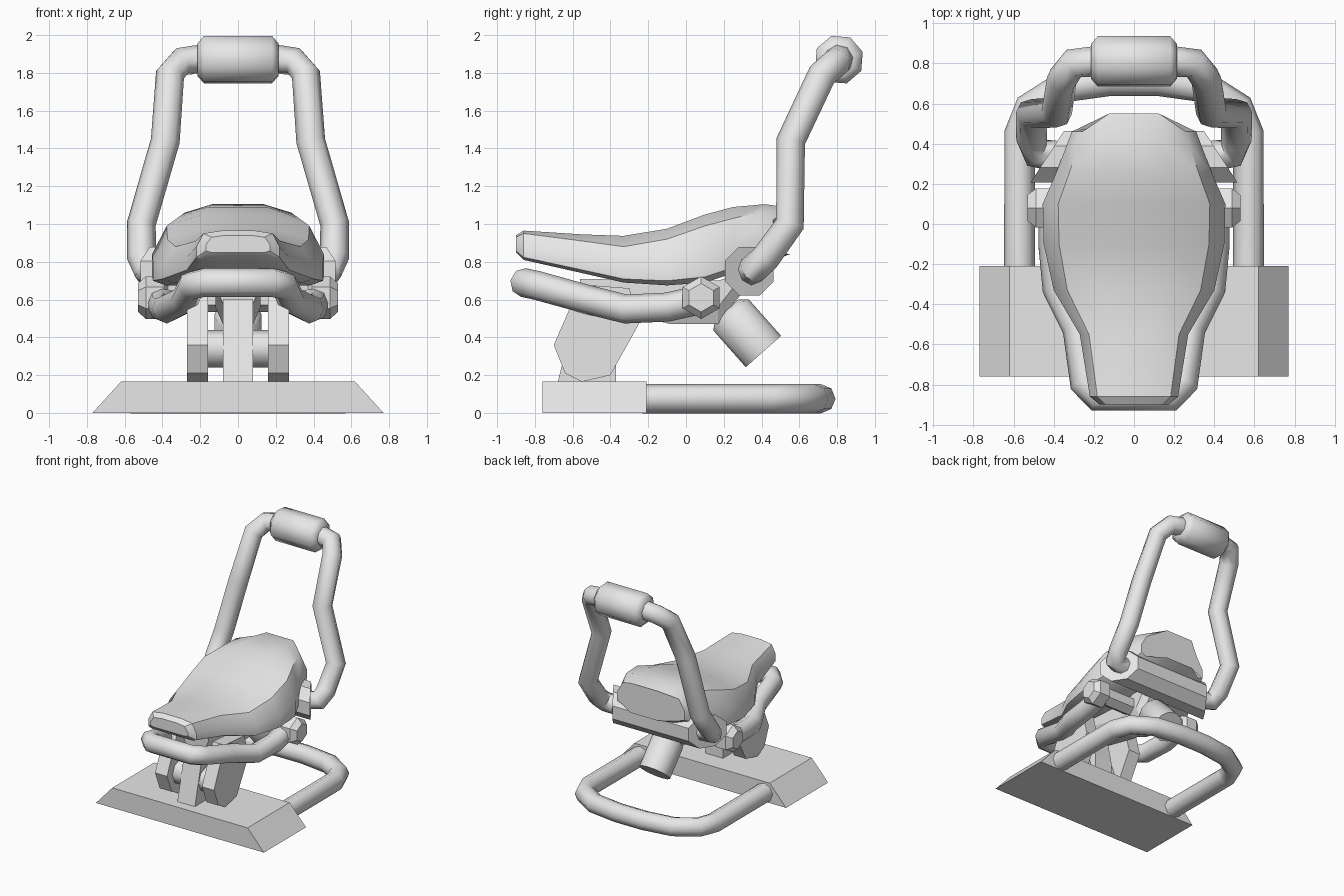
import bpy
import bmesh
from math import cos, sin, pi, radians
from mathutils import Vector

if "Cube" in bpy.data.objects:
    bpy.data.objects.remove(bpy.data.objects["Cube"], do_unlink=True)

grey = bpy.data.materials.new("plain_grey")
grey.use_nodes = True
grey.diffuse_color = (0.8, 0.8, 0.8, 1)
grey.node_tree.nodes["Principled BSDF"].inputs["Base Color"].default_value = (0.8, 0.8, 0.8, 1)


def finish(name, mesh, smooth=None):
    """Link a mesh as a grey object, optionally smoothed by angle."""
    ob = bpy.data.objects.new(name, mesh)
    bpy.context.collection.objects.link(ob)
    mesh.materials.clear()
    mesh.materials.append(grey)
    if smooth:
        bpy.ops.object.select_all(action='DESELECT')
        ob.select_set(True)
        bpy.context.view_layer.objects.active = ob
        bpy.ops.object.shade_smooth_by_angle(angle=radians(smooth))
    return ob


def loft(name, rings, smooth=None):
    """Skin a list of equal-sized closed rings and cap both ends."""
    bm = bmesh.new()
    vs = [[bm.verts.new(p) for p in ring] for ring in rings]
    n = len(vs[0])
    for a, b in zip(vs, vs[1:]):
        for i in range(n):
            j = (i + 1) % n
            bm.faces.new((a[i], a[j], b[j], b[i]))
    bm.faces.new(vs[0])
    bm.faces.new(vs[-1])
    bmesh.ops.recalc_face_normals(bm, faces=bm.faces)
    mesh = bpy.data.meshes.new(name)
    bm.to_mesh(mesh)
    bm.free()
    return finish(name, mesh, smooth)


def side_prism(name, profile, x0, x1):
    """Extrude a (y, z) outline along x."""
    return loft(name, [[(x, y, z) for y, z in profile] for x in (x0, x1)])


def turned(name, start, end, steps, sides=8, turn=0.0, smooth=50):
    """Turned part between two points; steps are (fraction, radius)."""
    start, end = Vector(start), Vector(end)
    axis = end - start
    u = Vector((1, 0, 0)) if abs(axis.normalized().x) < 0.9 else Vector((0, 1, 0))
    v = axis.normalized().cross(u)
    rings = []
    for t, r in steps:
        angles = [2 * pi * i / sides + turn for i in range(sides)]
        rings.append([start + axis * t + (u * cos(a) + v * sin(a)) * r for a in angles])
    return loft(name, rings, smooth)


def tube(name, half, radius=0.077):
    """Round tube through the half path and its mirror image."""
    path = half + [(-x, y, z) for x, y, z in reversed(half)]
    cu = bpy.data.curves.new(name, 'CURVE')
    cu.dimensions = '3D'
    cu.bevel_depth = radius
    cu.bevel_resolution = 2
    cu.use_fill_caps = True
    sp = cu.splines.new('POLY')
    sp.points.add(len(path) - 1)
    for pt, co in zip(sp.points, path):
        pt.co = (*co, 1)
    tmp = bpy.data.objects.new(name + "_path", cu)
    bpy.context.collection.objects.link(tmp)
    deps = bpy.context.evaluated_depsgraph_get()
    mesh = bpy.data.meshes.new_from_object(tmp.evaluated_get(deps))
    bpy.data.objects.remove(tmp, do_unlink=True)
    return finish(name, mesh, 50)


# Floor base and rear floor loop
loft("base", [[(-0.77, y, 0), (0.77, y, 0), (0.62, y, 0.165), (-0.62, y, 0.165)]
              for y in (-0.76, -0.21)])
tube("floor_loop", [(0.57, -0.23, 0.075), (0.57, 0.45, 0.075), (0.52, 0.58, 0.075),
                    (0.36, 0.68, 0.075), (0.12, 0.715, 0.075)])

# Front support: centre post, side plates and axle
side_prism("centre_post", [(-0.68, 0.16), (-0.37, 0.16), (-0.37, 0.38),
                           (-0.42, 0.6), (-0.57, 0.6)], -0.08, 0.08)
plate = [(-0.70, 0.36), (-0.64, 0.21), (-0.55, 0.165), (-0.40, 0.20),
         (-0.25, 0.47), (-0.3, 0.66), (-0.56, 0.68)]
for side, s in (("left", 1), ("right", -1)):
    side_prism(side + "_plate", plate, s * 0.16, s * 0.27)
turned("axle", (-0.17, -0.53, 0.34), (0.17, -0.53, 0.34), [(0, 0.1), (1, 0.1)])

# Central frame under the seat, with chamfered lower edges
frame = []
for y, low, high in ((-0.56, 0.58, 0.71), (-0.08, 0.47, 0.70), (0.17, 0.47, 0.70), (0.30, 0.64, 0.74)):
    frame.append([(s * x, y, z) for s, x, z in
                  ((-1, 0.08, low), (1, 0.08, low), (1, 0.12, low + 0.09),
                   (1, 0.12, high), (-1, 0.12, high), (-1, 0.12, low + 0.09))])
loft("frame", frame)

# Pivot across the frame
turned("pivot", (-0.53, 0.08, 0.61), (0.53, 0.08, 0.61),
       [(0, 0.075), (0.04, 0.113), (0.13, 0.113), (0.15, 0.075),
        (0.85, 0.075), (0.87, 0.113), (0.96, 0.113), (1, 0.075)], 6, pi / 6, 25)

# Bumper tube around the front of the seat
tube("seat_bumper", [(0.40, 0.08, 0.60), (0.40, -0.10, 0.56), (0.38, -0.32, 0.55),
                     (0.28, -0.52, 0.60), (0.245, -0.79, 0.675), (0.18, -0.86, 0.69)])

# Cushion: y, half width, underside, seam and crown heights, bulge at the middle
stations = [(-0.90, 0.17, 0.85, 0.93, 0.94, 0), (-0.86, 0.22, 0.81, 0.95, 0.965, 0),
            (-0.55, 0.27, 0.74, 0.91, 0.945, 0), (-0.33, 0.40, 0.69, 0.88, 0.937, 0),
            (-0.10, 0.45, 0.675, 0.92, 0.975, 0), (0.10, 0.455, 0.69, 0.99, 1.05, 0),
            (0.25, 0.39, 0.74, 1.03, 1.09, 0), (0.38, 0.34, 0.79, 1.06, 1.105, 0.04),
            (0.46, 0.31, 0.84, 1.02, 1.085, 0.09)]
rings = []
for y, w, low, seam, crown, bulge in stations:
    half = [(0.4 * w, y + bulge, low), (0.85 * w, y, low), (w, y, low + 0.1 * (seam - low)),
            (w, y, low + 0.5 * (seam - low)), (0.83 * w, y, seam), (0.4 * w, y + bulge, crown)]
    rings.append(half + [(-x, yy, z) for x, yy, z in reversed(half)])
loft("seat", rings, 35)

# Rear cross bar with slanted ends
bar = []
for s in (-1, 1):
    ring = []
    for i in range(8):
        a = 2 * pi * i / 8 + pi / 8
        y = 0.335 + 0.14 * cos(a)
        ring.append((s * (0.52 - 0.65 * (y - 0.2)), y, 0.75 + 0.14 * sin(a)))
    bar.append(ring)
loft("rear_cross_bar", bar)

# Handle tube and padded roll
tube("handle", [(0.40, 0.34, 0.75), (0.49, 0.355, 0.76), (0.51, 0.42, 0.82), (0.512, 0.55, 1.0),
                (0.385, 0.555, 1.44), (0.36, 0.72, 1.79), (0.30, 0.80, 1.86), (0.19, 0.81, 1.875)])
turned("roll_grip", (-0.215, 0.81, 1.87), (0.215, 0.81, 1.87),
       [(0, 0.09), (0.08, 0.132), (0.92, 0.132), (1, 0.09)], 8, pi / 10)

# Hanging weight on a rod
turned("weight_rod", (0, 0.10, 0.66), (0, 0.28, 0.47), [(0, 0.05), (1, 0.05)])
turned("weight", (0, 0.215, 0.545), (0, 0.41, 0.325),
       [(0, 0.085), (0.12, 0.125), (1, 0.125)], 12)
